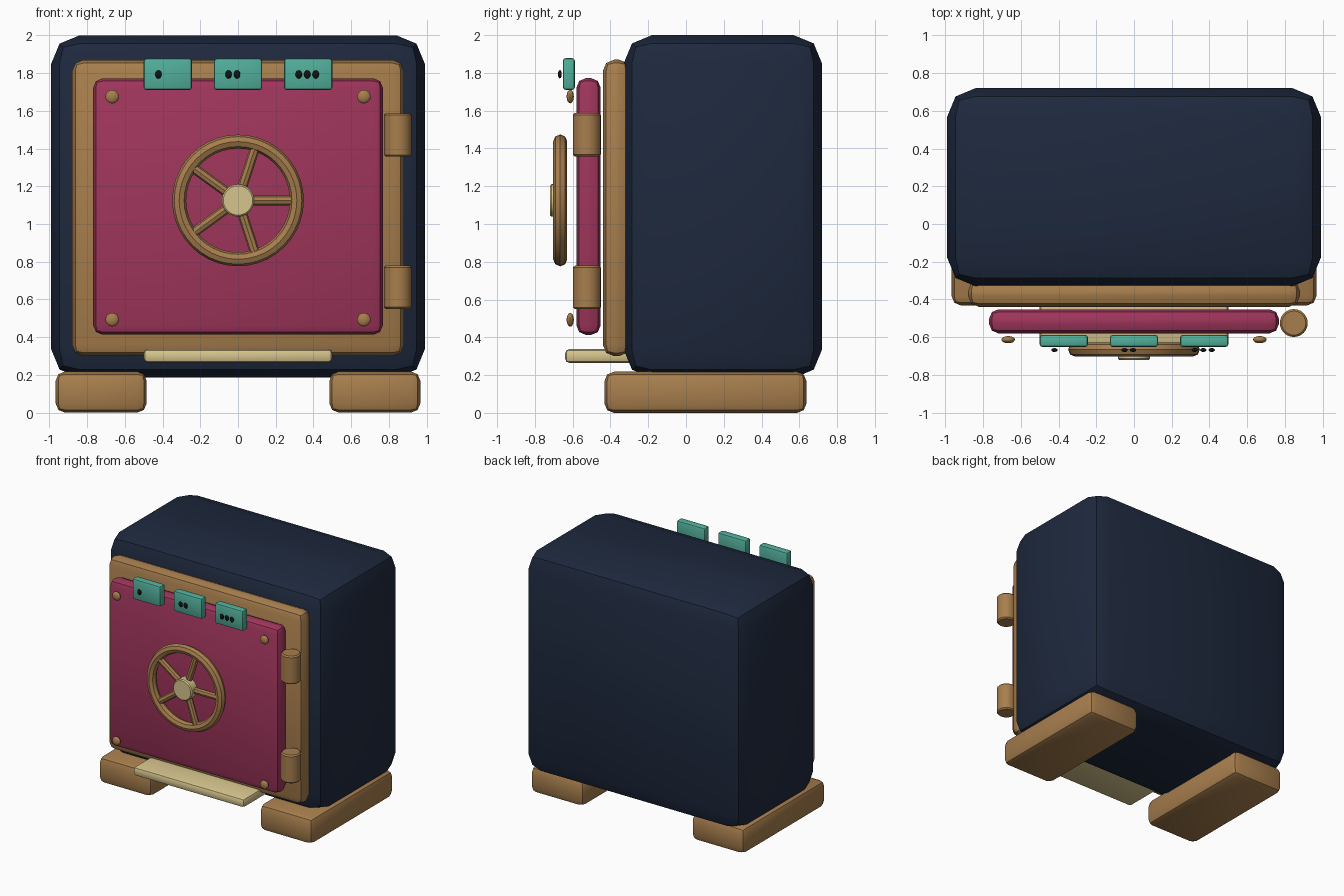
import bpy, bmesh, math
from mathutils import Matrix, Vector

if "Cube" in bpy.data.objects:
    bpy.data.objects.remove(bpy.data.objects["Cube"])


def material(name, r, g, b):
    m = bpy.data.materials.new(name)
    m.diffuse_color = (r, g, b, 1)
    m.use_nodes = True
    m.node_tree.nodes["Principled BSDF"].inputs["Base Color"].default_value = m.diffuse_color
    return m


NAVY = material("navy", 0.013, 0.022, 0.048)
BRONZE = material("bronze", 0.39, 0.21, 0.075)
CRIMSON = material("crimson", 0.35, 0.036, 0.105)
TEAL = material("teal", 0.085, 0.43, 0.33)
BRASS = material("brass", 0.68, 0.56, 0.27)
BLACK = material("black", 0.006, 0.006, 0.008)


def finish(bm, name, mat):
    me = bpy.data.meshes.new(name)
    bmesh.ops.recalc_face_normals(bm, faces=bm.faces)
    for f in bm.faces:
        f.smooth = True
    bm.to_mesh(me)
    bm.free()
    me.set_sharp_from_angle(angle=math.radians(30))
    me.materials.append(mat)
    ob = bpy.data.objects.new(name, me)
    bpy.context.collection.objects.link(ob)
    return ob


def box(name, x, y, z, bevel, mat):
    """Rounded box from (min, max) ranges."""
    lo, hi = Vector((x[0], y[0], z[0])), Vector((x[1], y[1], z[1]))
    bm = bmesh.new()
    bmesh.ops.create_cube(bm, size=1)
    for v in bm.verts:
        v.co = (lo + hi) / 2 + v.co * (hi - lo)
    bmesh.ops.bevel(bm, geom=bm.edges[:], offset=bevel, segments=2,
                    profile=0.5, affect='EDGES')
    return finish(bm, name, mat)


def cylinder(name, a, b, r, sides, bevel, mat):
    """Cylinder between two points with bevelled rims."""
    a, b = Vector(a), Vector(b)
    bm = bmesh.new()
    rot = (b - a).to_track_quat('Z', 'Y').to_matrix().to_4x4()
    bmesh.ops.create_cone(bm, cap_ends=True, segments=sides, radius1=r, radius2=r,
                          depth=(b - a).length, matrix=Matrix.Translation((a + b) / 2) @ rot)
    if bevel:
        rims = [e for e in bm.edges if any(len(f.verts) > 4 for f in e.link_faces)]
        bmesh.ops.bevel(bm, geom=rims, offset=bevel, segments=1, affect='EDGES')
    return finish(bm, name, mat)


def bead(name, centre, radii, mat):
    bm = bmesh.new()
    bmesh.ops.create_uvsphere(bm, u_segments=16, v_segments=10, radius=1,
                              matrix=Matrix.Translation(centre) @ Matrix.Diagonal((*radii, 1)))
    return finish(bm, name, mat)


# cabinet, door surround and door
box("cabinet", (-0.99, 0.99), (-0.33, 0.72), (0.185, 2.0), 0.15, NAVY)
box("door_surround", (-0.88, 0.88), (-0.44, -0.295), (0.30, 1.87), 0.06, BRONZE)
box("door", (-0.768, 0.768), (-0.58, -0.452), (0.413, 1.772), 0.05, CRIMSON)

# feet, hinges and corner rivets
for side, s in (("left", -1), ("right", 1)):
    box(f"foot_{side}", sorted((s * 0.484, s * 0.967)), (-0.432, 0.638), (0, 0.218), 0.05, BRONZE)
    for level, z in (("lower", 0.493), ("upper", 1.675)):
        bead(f"rivet_{side}_{level}", (s * 0.667, -0.613, z), (0.036, 0.019, 0.036), BRONZE)
for level, z in (("lower", 0.664), ("upper", 1.472)):
    cylinder(f"hinge_{level}", (0.847, -0.525, z - 0.115), (0.847, -0.525, z + 0.115),
             0.074, 24, 0.01, BRONZE)

# coin tray
box("tray", (-0.5, 0.5), (-0.64, -0.25), (0.265, 0.337), 0.022, BRASS)

# counter plates with one, two and three dots
for i, x in enumerate((-0.372, 0, 0.372)):
    box(f"plate_{i + 1}", (x - 0.128, x + 0.128), (-0.652, -0.588), (1.71, 1.878), 0.015, TEAL)
    for j in range(i + 1):
        bead(f"plate_{i + 1}_dot_{j + 1}", (x - 0.05 + 0.045 * j, -0.668, 1.793),
             (0.017, 0.01, 0.022), BLACK)

# hand wheel: rim, spokes and hub
WY, WZ = -0.666, 1.125
bpy.ops.mesh.primitive_torus_add(major_radius=0.312, minor_radius=0.037,
                                 major_segments=40, minor_segments=8)
rim = bpy.context.object
rim.name = "wheel_rim"
rim.data.transform(Matrix.Translation((0, WY, WZ)) @ Matrix.Rotation(math.pi / 2, 4, 'X'))
for f in rim.data.polygons:
    f.use_smooth = True
rim.data.set_sharp_from_angle(angle=math.radians(30))
rim.data.materials.append(BRONZE)
for i in range(5):
    a = math.radians(72 * i)
    c, s = math.cos(a), math.sin(a)
    cylinder(f"wheel_spoke_{i + 1}", (0.03 * c, WY, WZ + 0.03 * s),
             (0.30 * c, WY, WZ + 0.30 * s), 0.026, 8, 0, BRONZE)
cylinder("wheel_hub", (0, -0.64, WZ), (0, -0.72, WZ), 0.086, 24, 0.008, BRASS)
